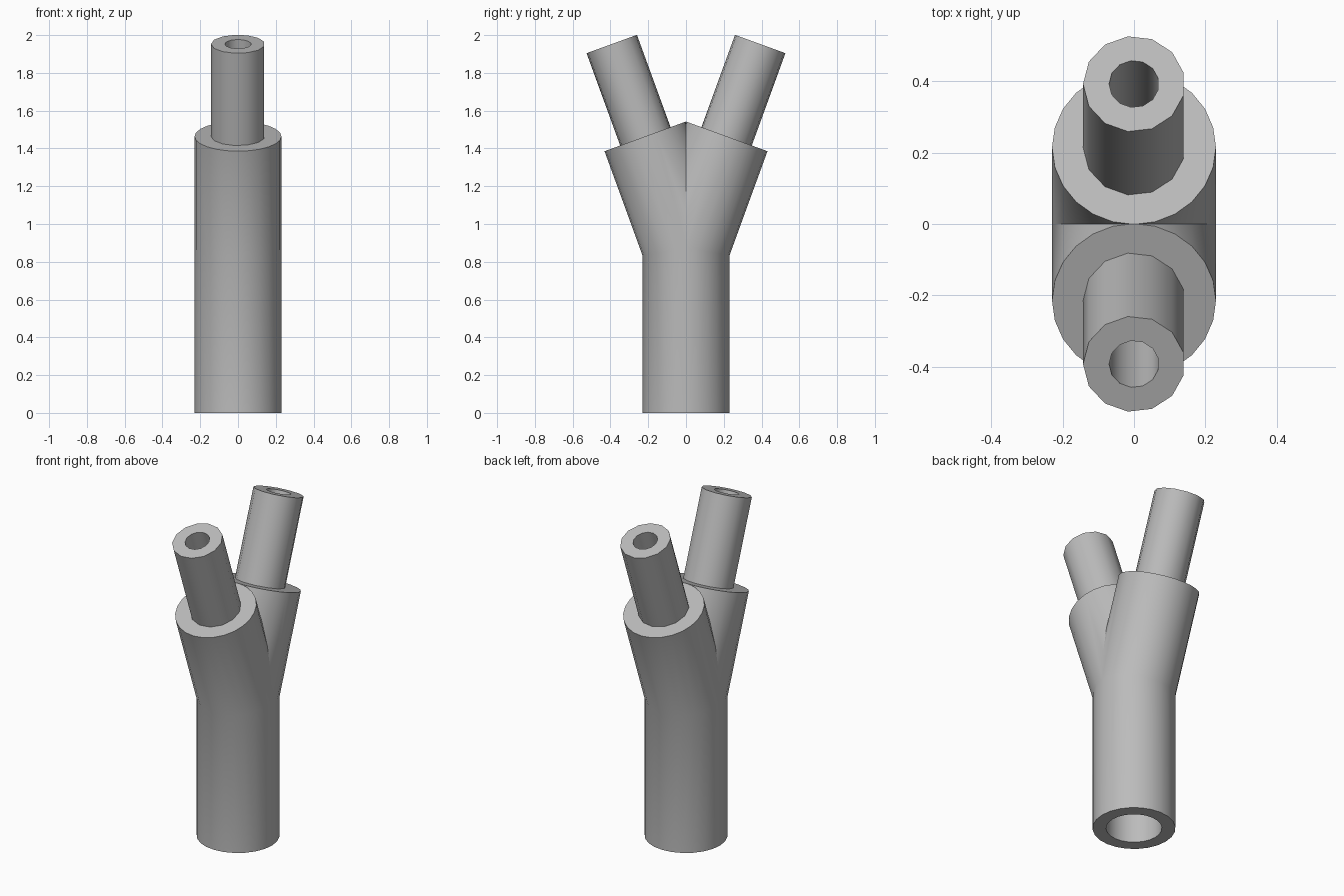
import bpy
import bmesh
from math import sin, cos, tan, pi, radians
from mathutils import Vector

if "Cube" in bpy.data.objects:
    bpy.data.objects.remove(bpy.data.objects["Cube"], do_unlink=True)

TILT = radians(20)        # lean of each branch
BEND = 0.873              # height where the trunk splits
MOUTH = 0.629             # branch length from the split
TIP = 1.149               # distance from the split to the end of a tube

grey = bpy.data.materials.new("grey")
grey.use_nodes = True
grey.diffuse_color = (0.5, 0.5, 0.5, 1)
grey.node_tree.nodes["Principled BSDF"].inputs["Base Color"].default_value = (0.5, 0.5, 0.5, 1)


def circle(radius, sides):
    """Flat ring of points that starts on the -x side."""
    angles = [pi + 2 * pi * i / sides for i in range(sides)]
    return [(radius * cos(a), radius * sin(a)) for a in angles]


def trunk_ring(radius, sides):
    return [Vector((x, y, 0)) for x, y in circle(radius, sides)]


def miter_ring(radius, sides):
    return [Vector((x, y, BEND - y * tan(TILT / 2))) for x, y in circle(radius, sides)]


def branch_ring(radius, sides, t):
    return [Vector((x, t * sin(TILT) + y * cos(TILT), BEND + t * cos(TILT) - y * sin(TILT)))
            for x, y in circle(radius, sides)]


def skin(name, rings, cut=False):
    """Join rings in a closed loop, trim at the centre plane, mirror front to back."""
    bm = bmesh.new()
    loops = [[bm.verts.new(p) for p in ring] for ring in rings]
    for a, b in zip(loops, loops[1:] + loops[:1]):
        for i in range(len(a)):
            j = (i + 1) % len(a)
            bm.faces.new((a[i], a[j], b[j], b[i]))
    if cut:
        bmesh.ops.bisect_plane(bm, geom=bm.verts[:] + bm.edges[:] + bm.faces[:], dist=1e-4,
                               plane_co=(0, 0, 0), plane_no=(0, 1, 0), clear_inner=True)
    copy = bmesh.ops.duplicate(bm, geom=bm.verts[:] + bm.edges[:] + bm.faces[:])["geom"]
    for v in copy:
        if isinstance(v, bmesh.types.BMVert):
            v.co.y = -v.co.y
    bmesh.ops.reverse_faces(bm, faces=[f for f in copy if isinstance(f, bmesh.types.BMFace)])
    bmesh.ops.remove_doubles(bm, verts=bm.verts[:], dist=1e-4)
    bmesh.ops.recalc_face_normals(bm, faces=bm.faces[:])
    mesh = bpy.data.meshes.new(name)
    bm.to_mesh(mesh)
    bm.free()
    mesh.materials.append(grey)
    obj = bpy.data.objects.new(name, mesh)
    bpy.context.collection.objects.link(obj)
    bpy.ops.object.select_all(action="DESELECT")
    obj.select_set(True)
    bpy.context.view_layer.objects.active = obj
    bpy.ops.object.shade_smooth_by_angle(angle=radians(30))
    return obj


# Hollow forked body: outer wall up, bore back down
SIDES = 24
skin("forked_body", [
    trunk_ring(0.23, SIDES), miter_ring(0.23, SIDES), branch_ring(0.23, SIDES, MOUTH),
    branch_ring(0.138, SIDES, MOUTH), miter_ring(0.155, SIDES), trunk_ring(0.155, SIDES),
], cut=True)

# Pair of narrow tubes seated in the branches
SIDES = 13
skin("branch_tubes", [
    branch_ring(0.143, SIDES, 0.45), branch_ring(0.143, SIDES, TIP),
    branch_ring(0.07, SIDES, TIP), branch_ring(0.07, SIDES, 0.45),
])
